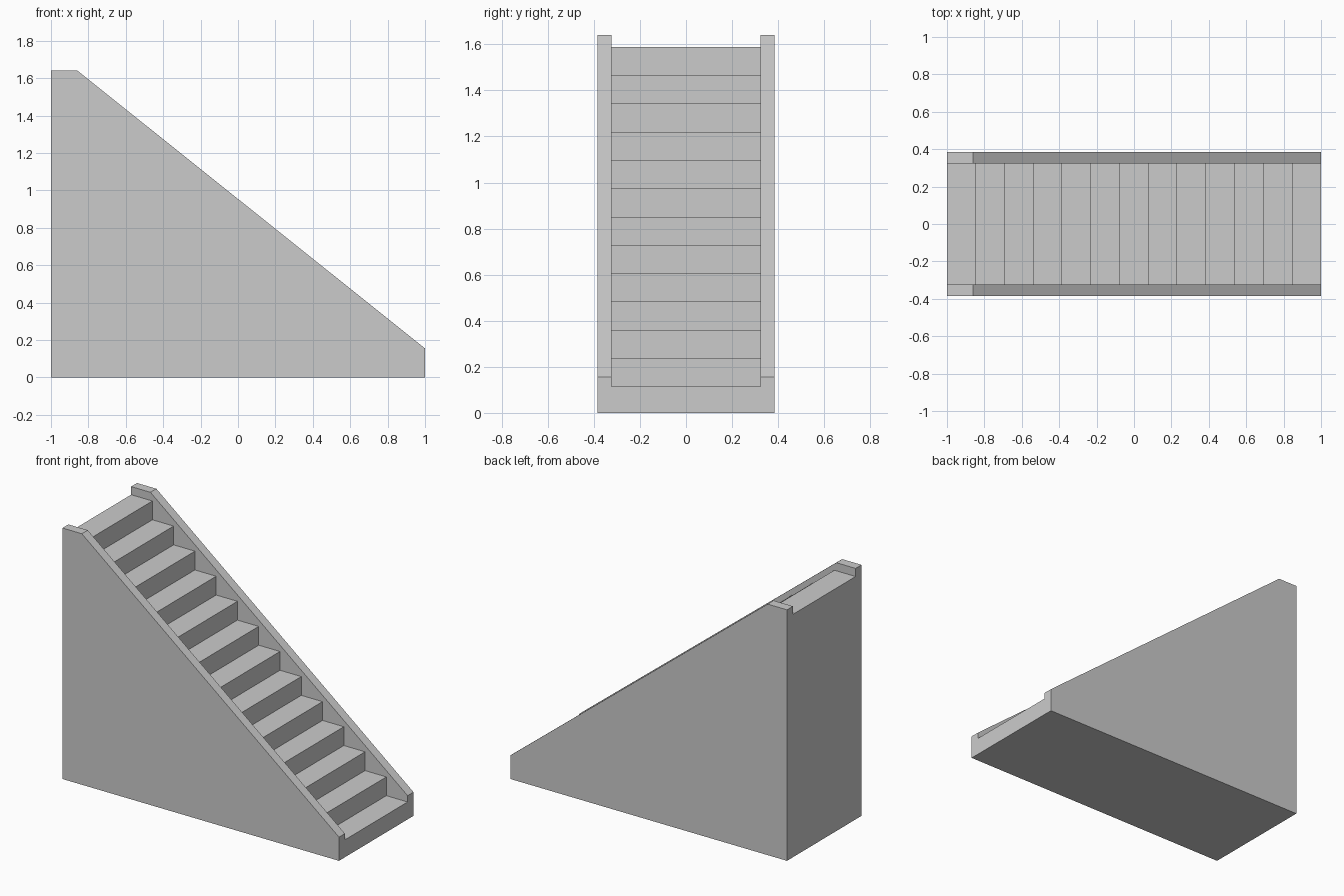
import bpy
import bmesh

if "Cube" in bpy.data.objects:
    bpy.data.objects.remove(bpy.data.objects["Cube"])

STEPS = 13
RUN = 2.0 / STEPS
FIRST, TOP = 0.114, 1.588
RISE = (TOP - FIRST) / (STEPS - 1)
HALF_WIDTH, INNER = 0.385, 0.324


def prism(name, profile, half):
    """Extrude an x-z profile across y from -half to +half."""
    bm = bmesh.new()
    face = bm.faces.new([bm.verts.new((x, -half, z)) for x, z in profile])
    out = bmesh.ops.extrude_face_region(bm, geom=[face])
    moved = [v for v in out["geom"] if isinstance(v, bmesh.types.BMVert)]
    bmesh.ops.translate(bm, verts=moved, vec=(0, 2 * half, 0))
    bmesh.ops.recalc_face_normals(bm, faces=bm.faces[:])
    mesh = bpy.data.meshes.new(name)
    bm.to_mesh(mesh)
    bm.free()
    obj = bpy.data.objects.new(name, mesh)
    bpy.context.collection.objects.link(obj)
    return obj


# Solid staircase body with the sloping side walls as its outline
staircase = prism("staircase",
                  [(-1, 0), (1, 0), (1, 0.155), (-0.86, 1.641), (-1, 1.641)],
                  HALF_WIDTH)

# Void above the treads, open at both ends
steps = [(1.2, FIRST)]
for i in range(STEPS - 1):
    x = 1 - (i + 1) * RUN
    steps += [(x, FIRST + i * RISE), (x, FIRST + (i + 1) * RISE)]
steps += [(-1.2, TOP), (-1.2, 2), (1.2, 2)]
cutter = prism("step_cutter", steps, INNER)
cutter.hide_render = True

# Carve the steps between the side walls
cut = staircase.modifiers.new("carve_steps", 'BOOLEAN')
cut.operation = 'DIFFERENCE'
cut.solver = 'EXACT'
cut.object = cutter
bpy.context.view_layer.objects.active = staircase
bpy.ops.object.modifier_apply(modifier=cut.name)
bpy.data.objects.remove(cutter)
